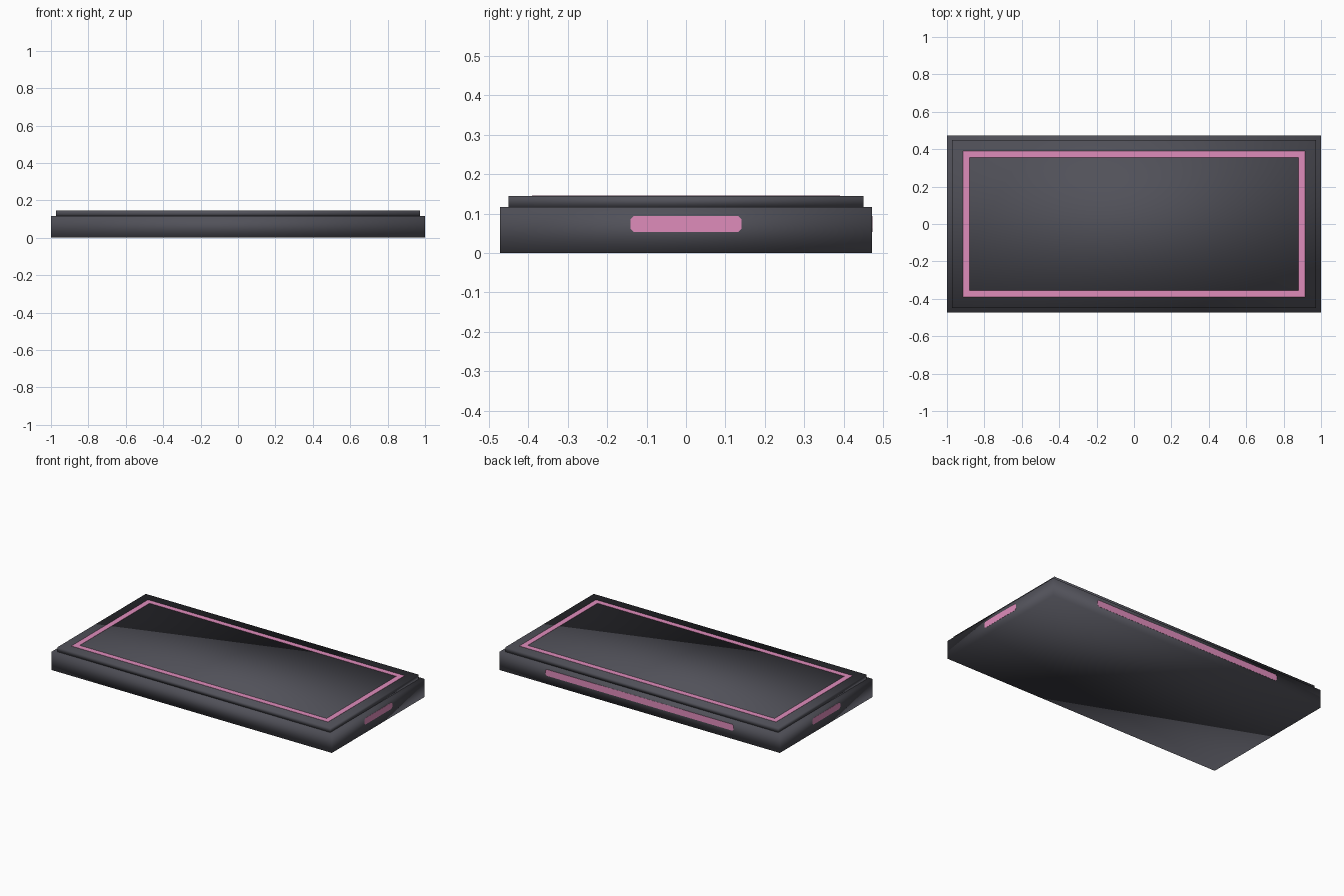
import bpy, bmesh, math
from mathutils import Matrix

if "Cube" in bpy.data.objects:
    bpy.data.objects.remove(bpy.data.objects["Cube"])


def material(name, rgb):
    m = bpy.data.materials.new(name)
    m.diffuse_color = (*rgb, 1.0)
    m.use_nodes = True
    m.node_tree.nodes["Principled BSDF"].inputs["Base Color"].default_value = m.diffuse_color
    return m


GREY = material("dark grey", (0.082, 0.082, 0.1))
PINK = material("pink", (0.74, 0.265, 0.5))


def finish(bm, name, mat, smooth=False):
    bmesh.ops.recalc_face_normals(bm, faces=bm.faces)
    for f in bm.faces:
        f.smooth = smooth
    me = bpy.data.meshes.new(name)
    bm.to_mesh(me)
    bm.free()
    me.materials.append(mat)
    ob = bpy.data.objects.new(name, me)
    bpy.context.collection.objects.link(ob)
    return ob


def slab(name, hx, hy, z0, z1, mat):
    """Softly shaded box given half sizes and a height range."""
    bm = bmesh.new()
    bmesh.ops.create_cube(bm, size=1.0)
    bmesh.ops.scale(bm, vec=(2 * hx, 2 * hy, z1 - z0), verts=bm.verts)
    bmesh.ops.translate(bm, vec=(0, 0, (z0 + z1) / 2), verts=bm.verts)
    return finish(bm, name, mat, smooth=True)


def side_light(name, half_len, angle, distance, z0=0.053, z1=0.094, cut=0.009, thick=0.003):
    """Thin plate with clipped corners, sunk in a side wall; angle turns it from +x."""
    a, zc, hz = half_len, (z0 + z1) / 2, (z1 - z0) / 2
    outline = [(sx * px, zc + sz * pz)
               for sx, sz, order in ((1, 1, 1), (-1, 1, -1), (-1, -1, 1), (1, -1, -1))
               for px, pz in ((a, hz - cut), (a - cut, hz))[::order]]
    bm = bmesh.new()
    face = bm.faces.new([bm.verts.new((distance + 0.001 - thick, y, z)) for y, z in outline])
    out = bmesh.ops.extrude_face_region(bm, geom=[face])
    verts = [v for v in out["geom"] if isinstance(v, bmesh.types.BMVert)]
    bmesh.ops.translate(bm, vec=(thick, 0, 0), verts=verts)
    bmesh.ops.rotate(bm, matrix=Matrix.Rotation(angle, 3, 'Z'), verts=bm.verts)
    return finish(bm, name, PINK)


# Main body and the stepped lid on top
slab("base_body", 0.999, 0.472, 0.0, 0.116, GREY)
slab("top_panel", 0.972, 0.45, 0.116, 0.1445, GREY)


def top_trim(hx, hy, width, z0, z1):
    """Flat rectangular ring: four mitred bars between two rectangles."""
    signs = ((-1, -1), (1, -1), (1, 1), (-1, 1))
    bm = bmesh.new()
    outer = [bm.verts.new((sx * hx, sy * hy, z0)) for sx, sy in signs]
    inner = [bm.verts.new((sx * (hx - width), sy * (hy - width), z0)) for sx, sy in signs]
    bars = [bm.faces.new((outer[i], outer[(i + 1) % 4], inner[(i + 1) % 4], inner[i]))
            for i in range(4)]
    out = bmesh.ops.extrude_face_region(bm, geom=bars)
    bmesh.ops.translate(bm, vec=(0, 0, z1 - z0),
                        verts=[v for v in out["geom"] if isinstance(v, bmesh.types.BMVert)])
    return finish(bm, "top_trim", PINK)


# Trim line on the lid
top_trim(0.914, 0.39, 0.035, 0.143, 0.1455)

# Light strips: short on both ends, long on the back
side_light("right_light", 0.141, 0.0, 0.999)
side_light("left_light", 0.141, math.pi, 0.999)
side_light("back_light", 0.67, math.pi / 2, 0.472)
